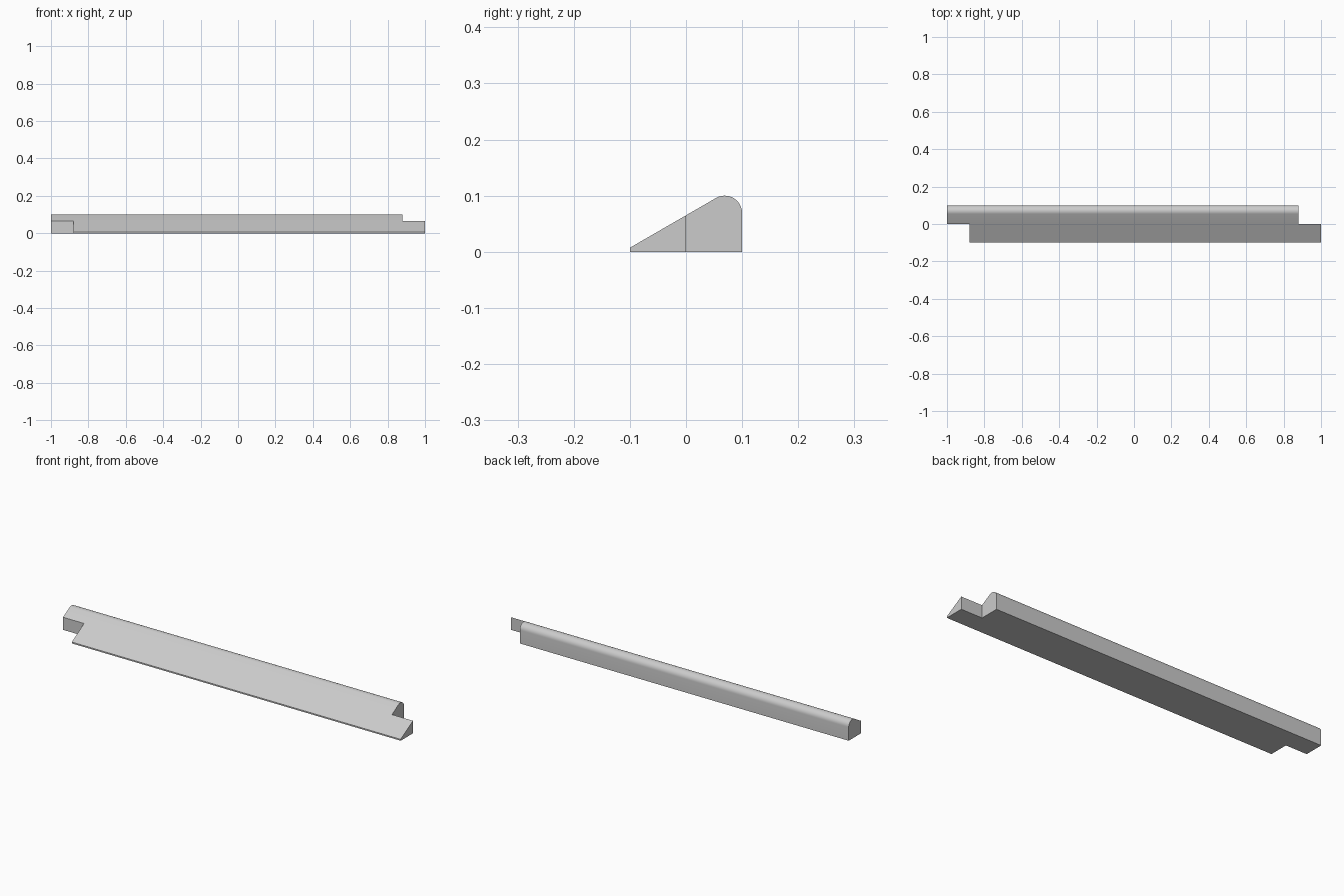
import bpy, bmesh, math

if "Cube" in bpy.data.objects:
    bpy.data.objects.remove(bpy.data.objects["Cube"])

LENGTH_HALF, SHOULDER = 1.0, 0.88   # full half-length and where the end laps begin
R = 0.031                           # top edge radius
SLOPE = math.radians(30)

grey = bpy.data.materials.new("light grey")
grey.diffuse_color = (0.6, 0.6, 0.6, 1)
grey.use_nodes = True
grey.node_tree.nodes["Principled BSDF"].inputs["Base Color"].default_value = grey.diffuse_color


def prism(name, profile, x0, x1):
    """Extrude a closed (y, z) profile along x."""
    bm = bmesh.new()
    face = bm.faces.new([bm.verts.new((x0, y, z)) for y, z in profile])
    ext = bmesh.ops.extrude_face_region(bm, geom=[face])
    verts = [v for v in ext["geom"] if isinstance(v, bmesh.types.BMVert)]
    bmesh.ops.translate(bm, verts=verts, vec=(x1 - x0, 0, 0))
    bmesh.ops.recalc_face_normals(bm, faces=bm.faces)
    mesh = bpy.data.meshes.new(name)
    bm.to_mesh(mesh)
    bm.free()
    mesh.materials.append(grey)
    obj = bpy.data.objects.new(name, mesh)
    bpy.context.collection.objects.link(obj)
    return obj


# Wedge section: flat base, upright back, rounded crest, sloped front
c = 0.1 - R
steps = 12
arc = [(c + R * math.cos(a), c + R * math.sin(a))
       for a in ((math.pi / 2 + SLOPE) * i / steps for i in range(steps + 1))]
toe_z = arc[-1][1] - (arc[-1][0] + 0.1) * math.tan(SLOPE)
strip = prism("wedge_strip", [(-0.1, 0), (0.1, 0)] + arc + [(-0.1, toe_z)],
              -LENGTH_HALF, LENGTH_HALF)

# Half-width laps: front removed at the left end, back removed at the right end
for side, label in ((-1, "left"), (1, "right")):
    y = 0.2 * side
    x0, x1 = sorted((side * SHOULDER, side * 1.1))
    cutter = prism(label + "_lap_cutter", [(0, -0.1), (y, -0.1), (y, 0.2), (0, 0.2)], x0, x1)
    cutter.hide_render = True
    mod = strip.modifiers.new(label + "_lap", 'BOOLEAN')
    mod.operation, mod.solver, mod.object = 'DIFFERENCE', 'EXACT', cutter
    bpy.context.view_layer.objects.active = strip
    bpy.ops.object.modifier_apply(modifier=mod.name)
    bpy.data.objects.remove(cutter)

# Smooth crest, sharp edges elsewhere
bpy.ops.object.select_all(action='DESELECT')
strip.select_set(True)
bpy.context.view_layer.objects.active = strip
bpy.ops.object.shade_smooth_by_angle(angle=math.radians(25))
